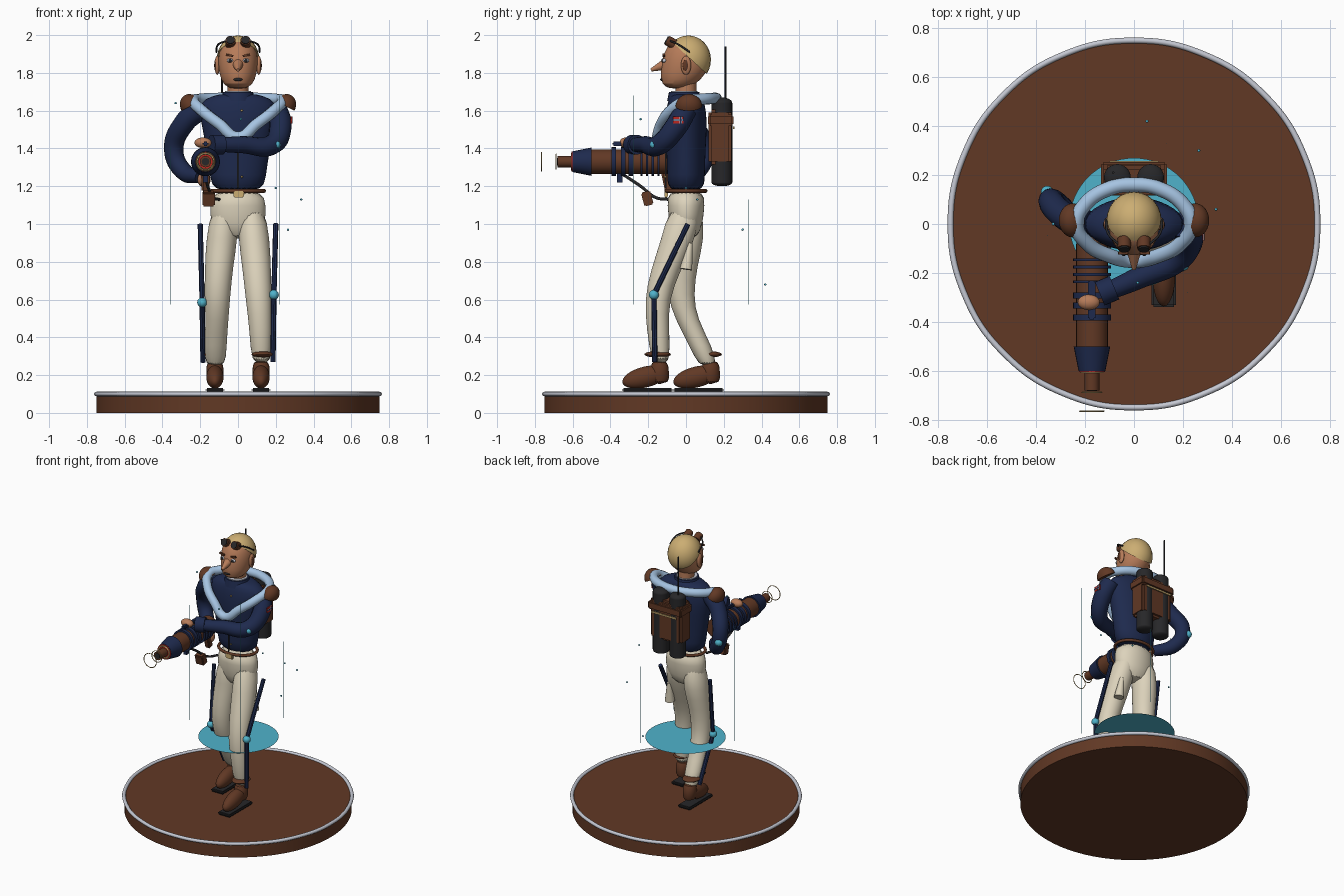
import bpy
import bmesh
import math
from mathutils import Vector, Matrix

default_cube = bpy.data.objects.get("Cube")
if default_cube:
    bpy.data.objects.remove(default_cube, do_unlink=True)


def material(name, red, green, blue):
    mat = bpy.data.materials.new(name)
    mat.use_nodes = True
    colour = (red, green, blue, 1)
    mat.diffuse_color = colour
    mat.node_tree.nodes["Principled BSDF"].inputs["Base Color"].default_value = colour
    return mat


navy = material("navy cloth", .013, .023, .075)
cream = material("cream cloth", .72, .65, .5)
brown = material("brown leather", .12, .04, .018)
skin = material("skin", .47, .2, .1)
gold = material("golden blond", .6, .42, .17)
light_blue = material("light blue cloth", .38, .55, .76)
cyan = material("cyan glow", .08, .45, .6)
charcoal = material("charcoal", .02, .02, .022)
silver = material("pale grey", .56, .58, .65)
red = material("red", .5, .02, .015)


def finish(name, bm, mat, matrix=None):
    """Turn a bmesh into a shaded, coloured object."""
    if matrix:
        bm.transform(matrix)
    bmesh.ops.recalc_face_normals(bm, faces=bm.faces)
    mesh = bpy.data.meshes.new(name)
    bm.to_mesh(mesh)
    bm.free()
    mesh.materials.append(mat)
    obj = bpy.data.objects.new(name, mesh)
    bpy.context.collection.objects.link(obj)
    bpy.ops.object.select_all(action='DESELECT')
    obj.select_set(True)
    bpy.context.view_layer.objects.active = obj
    bpy.ops.object.shade_smooth_by_angle(angle=math.radians(40))
    return obj


def place(centre, size=(1, 1, 1), tilt=0, axis='X'):
    return (Matrix.Translation(centre) @ Matrix.Rotation(math.radians(tilt), 4, axis)
            @ Matrix.Diagonal((*size, 1)))


def ball(name, mat, centre, radii, tilt=0, axis='X', cut=None):
    """Ellipsoid, optionally keeping only the side a plane normal points to."""
    bm = bmesh.new()
    bmesh.ops.create_uvsphere(bm, u_segments=24, v_segments=16, radius=1)
    if cut:
        bmesh.ops.bisect_plane(bm, geom=bm.verts[:] + bm.edges[:] + bm.faces[:],
                               plane_co=cut[0], plane_no=cut[1], clear_inner=True)
        bmesh.ops.holes_fill(bm, edges=bm.edges)
    size = radii if isinstance(radii, tuple) else (radii,) * 3
    return finish(name, bm, mat, place(centre, size, tilt, axis))


def box(name, mat, centre, size, tilt=0, axis='X', bevel=0):
    bm = bmesh.new()
    bmesh.ops.create_cube(bm, size=1, matrix=Matrix.Diagonal((*size, 1)))
    if bevel:
        bmesh.ops.bevel(bm, geom=bm.edges[:], offset=bevel, segments=2, affect='EDGES')
    return finish(name, bm, mat, place(centre, tilt=tilt, axis=axis))


def rod(name, mat, start, end, radius, end_radius=None, sides=24):
    """Cylinder or cone between two points."""
    start, end = Vector(start), Vector(end)
    bm = bmesh.new()
    bmesh.ops.create_cone(bm, cap_ends=True, segments=sides, radius1=radius,
                          radius2=radius if end_radius is None else end_radius,
                          depth=(end - start).length)
    turn = (end - start).to_track_quat('Z', 'Y').to_matrix().to_4x4()
    return finish(name, bm, mat, Matrix.Translation((start + end) / 2) @ turn)


def loft(name, mat, rings):
    """Smooth body through horizontal ellipses (z, x, y, x radius, y radius)."""
    bm, loops, sides = bmesh.new(), [], 20
    for z, x, y, wide, deep in rings:
        angles = [math.tau * i / sides for i in range(sides)]
        loops.append([bm.verts.new((x + wide * math.cos(a), y + deep * math.sin(a), z))
                      for a in angles])
    for low, high in zip(loops, loops[1:]):
        for i in range(sides):
            j = (i + 1) % sides
            bm.faces.new((low[i], low[j], high[j], high[i]))
    bm.faces.new(loops[0])
    bm.faces.new(loops[-1])
    obj = finish(name, bm, mat)
    obj.modifiers.new("smooth", 'SUBSURF').levels = 1
    return obj


def tube(name, mat, points, radius, ends=None, closed=False):
    """Round tube along a smooth path; ends gives the relative thickness."""
    curve = bpy.data.curves.new(name, 'CURVE')
    curve.dimensions = '3D'
    curve.bevel_depth, curve.bevel_resolution = radius, 4
    curve.use_fill_caps = True
    spline = curve.splines.new('BEZIER')
    spline.bezier_points.add(len(points) - 1)
    spline.use_cyclic_u = closed
    for i, (knot, co) in enumerate(zip(spline.bezier_points, points)):
        knot.co, knot.radius = co, ends[i] if ends else 1
        knot.handle_left_type = knot.handle_right_type = 'AUTO'
    curve.materials.append(mat)
    obj = bpy.data.objects.new(name, curve)
    bpy.context.collection.objects.link(obj)
    bpy.ops.object.select_all(action='DESELECT')
    obj.select_set(True)
    bpy.context.view_layer.objects.active = obj
    bpy.ops.object.convert(target='MESH')
    return obj


def hoop(name, mat, centre, radius, thick, axis='Z', tilt=0, squash=1):
    """Torus, standing upright across y when the axis is Y."""
    turn = 90 if axis == 'Y' else tilt
    spin = place(centre, (1, squash, 1), turn)
    points = [spin @ Vector((radius * math.cos(a), radius * math.sin(a), 0))
              for a in (math.tau * i / 16 for i in range(16))]
    return tube(name, mat, points, thick, closed=True)


# Display base and floating energy disc
rod("base", brown, (0, 0, 0), (0, 0, .1), .75, sides=96)
hoop("base_rim", silver, (0, 0, .1), .75, .012)
bm = bmesh.new()
bmesh.ops.create_circle(bm, cap_ends=True, segments=64, radius=.265)
finish("energy_disc", bm, cyan, Matrix.Translation((0, .005, .53)))

# Trousers
loft("hips", cream, [(.92, 0, 0, .08, .06), (1, 0, 0, .15, .09),
                     (1.1, 0, 0, .15, .1), (1.18, 0, 0, .135, .1)])
loft("left_leg", cream, [(.24, .125, -.13, .055, .05), (.45, .12, -.15, .06, .06),
                         (.6, .11, -.155, .07, .065), (.75, .1, -.11, .075, .08),
                         (.92, .085, -.04, .085, .09), (1.1, .07, 0, .07, .09)])
loft("right_leg", cream, [(.24, -.12, .12, .055, .05), (.35, -.12, .08, .06, .06),
                          (.5, -.11, 0, .06, .06), (.62, -.11, -.03, .07, .07),
                          (.78, -.1, -.02, .075, .08), (.92, -.085, .01, .085, .09),
                          (1.1, -.07, 0, .07, .09)])
rod("hip_pouch", cream, (.13, 0, .76), (.12, .02, .9), .033, .015)

# Boots, cuffs and leg braces
braces = {"left": (1, -.14, -.17, -.165, .625), "right": (-1, .13, -.04, .11, .585)}
for side, (sign, ankle, knee, shin, height) in braces.items():
    x = sign * .122
    ball(side + "_boot", brown, (x, ankle - .075, .19), (.046, .125, .055), 14)
    loft(side + "_boot_ankle", brown, [(.15, x, ankle, .045, .055), (.22, x, ankle, .046, .05),
                                       (.28, x, ankle, .045, .045)])
    box(side + "_sole", charcoal, (x, ankle - .065, .122), (.1, .27, .022), bevel=.008)
    ball(side + "_boot_cuff", brown, (x + sign * .008, ankle - .01, .31), (.058, .07, .017))
    joint = (sign * .19, knee, height)
    for part, end in (("thigh", (sign * .2, .01, 1)), ("shin", (sign * .185, shin, .27))):
        rod(side + "_brace_" + part, navy, joint, end, .014, sides=8)
    ball(side + "_knee_joint", cyan, joint, .026)

# Jacket, belt and neck
loft("jacket", navy, [(1.17, 0, 0, .135, .1), (1.25, 0, 0, .15, .1), (1.4, 0, 0, .17, .105),
                      (1.55, 0, 0, .2, .115), (1.64, 0, 0, .215, .1),
                      (1.68, 0, 0, .14, .085), (1.69, 0, 0, .07, .07)])
rod("collar", navy, (0, -.01, 1.65), (0, -.01, 1.7), .09, .08)
rod("collar_lining", silver, (0, -.01, 1.68), (0, -.01, 1.705), .07)
rod("neck", skin, (0, 0, 1.66), (0, 0, 1.76), .055)
hoop("belt", brown, (0, 0, 1.175), .138, .01, squash=.75)
box("belt_buckle", gold, (.005, -.105, 1.16), (.055, .02, .04), bevel=.005)
box("jacket_zip", charcoal, (0, -.108, 1.32), (.008, .008, .26))
for z in (1.25, 1.4, 1.6):
    ball("jacket_button", gold, (.02, -.11, z), .006)

# Light blue mantle around the shoulders
half = [(.1, .145, 1.665), (.2, .08, 1.66), (.235, 0, 1.65), (.19, -.08, 1.6), (.1, -.13, 1.53)]
mantle = [(0, .16, 1.665), *half, (0, -.15, 1.46)] + [(-x, y, z) for x, y, z in reversed(half)]
tube("mantle", light_blue, mantle, .03, closed=True)
for sign in (-1, 1):
    ball("shoulder_pad", brown, (sign * .25, .015, 1.625), (.055, .07, .065),
         sign * 28, 'Y', cut=((0, 0, 0), (0, 0, 1)))

# Arms
tube("left_arm", navy, [(.2, 0, 1.61), (.225, -.05, 1.52), (.18, -.14, 1.42),
                        (.02, -.22, 1.42), (-.13, -.285, 1.42)], .06, (1, 1, .9, .75, .6))
tube("right_arm", navy, [(-.2, 0, 1.61), (-.28, .03, 1.54), (-.34, .095, 1.39),
                         (-.29, .06, 1.28), (-.2, -.04, 1.25)], .06, (1, .95, .85, .8, .6))
rod("left_cuff", navy, (-.08, -.26, 1.42), (-.14, -.285, 1.42), .052)
ball("left_hand", skin, (-.185, -.32, 1.43), (.045, .032, .028))
ball("right_hand", skin, (-.18, -.07, 1.235), (.035, .04, .04))
ball("right_elbow_joint", cyan, (-.355, .13, 1.36), .026)
ball("left_elbow_joint", cyan, (.205, -.17, 1.42), .02)

# Sleeve patch made of thin plates
for name, mat, out, wide, high in (("field", red, 0, .056, .036), ("bar", silver, .002, .056, .012),
                                   ("upright", silver, .002, .012, .036),
                                   ("bar_core", navy, .004, .056, .006),
                                   ("upright_core", navy, .004, .006, .036)):
    shift = -.012 if "upright" in name else 0
    box("patch_" + name, mat, (.282 + out, -.04 - shift, 1.55), (.006, wide, high))

# Head
loft("head", skin, [(1.715, 0, -.04, .04, .05), (1.74, 0, -.04, .08, .09),
                    (1.79, 0, -.015, .1, .122), (1.87, 0, 0, .11, .13),
                    (1.94, 0, .005, .095, .11), (1.975, 0, .01, .06, .07),
                    (1.985, 0, .01, .02, .02)])
ball("hair", gold, (0, .012, 1.87), (.113, .12, .128), cut=((0, -.1, .2), (0, .65, .75)))
rod("nose", skin, (0, -.11, 1.845), (0, -.185, 1.815), .03, .008)
ball("mouth", charcoal, (0, -.125, 1.765), (.024, .012, .009))
for sign in (-1, 1):
    ball("ear", skin, (sign * .11, 0, 1.84), (.014, .027, .05))
    ball("ear_hollow", brown, (sign * .12, -.003, 1.84), (.006, .015, .03))
    ball("eye_white", silver, (sign * .042, -.115, 1.865), (.017, .012, .011))
    ball("eye_pupil", charcoal, (sign * .042, -.125, 1.865), (.009, .006, .01))
    box("eyebrow", brown, (sign * .045, -.118, 1.893), (.04, .012, .011), sign * -12, 'Y')
    rod("goggle_rim", brown, (sign * .04, -.06, 1.95), (sign * .04, -.1, 1.972), .027)
    rod("goggle_lens", charcoal, (sign * .04, -.09, 1.966), (sign * .04, -.106, 1.975), .022)
    tube("goggle_strap", charcoal, [(sign * .06, -.085, 1.97), (sign * .105, -.04, 1.95),
                                    (sign * .115, .02, 1.91)], .005)

# Backpack with tanks and aerial
box("pack", brown, (0, .18, 1.46), (.25, .12, .29), bevel=.015)
box("pack_flap", brown, (0, .185, 1.55), (.27, .135, .06), bevel=.01)
box("pack_trim", gold, (0, .254, 1.51), (.2, .008, .012))
for sign in (-1, 1):
    rod("tank", charcoal, (sign * .068, .19, 1.22), (sign * .068, .19, 1.64), .055)
    ball("tank_cap", charcoal, (sign * .068, .19, 1.64), (.055, .055, .03))
    ball("tank_foot", charcoal, (sign * .068, .19, 1.22), (.055, .055, .02))
rod("aerial", charcoal, (-.085, .21, 1.62), (-.085, .21, 1.94), .005, sides=8)

# Gun, assembled along its barrel from back to muzzle
gx, gz = -.172, 1.33


def barrel(name, mat, back, front, radius, front_radius=None):
    return rod("gun_" + name, mat, (gx, back, gz), (gx, front, gz), radius, front_radius)


barrel("body", brown, -.08, -.52, .065)
barrel("nose", navy, -.5, -.6, .075, .055)
barrel("glow", red, -.595, -.605, .053)
barrel("muzzle", brown, -.6, -.68, .03)
barrel("bore", charcoal, -.68, -.683, .02)
hoop("gun_trim", gold, (gx, -.605, gz), .042, .005, 'Y')
for i in range(4):
    barrel("rear_rib", navy, -.14 - i * .03, -.152 - i * .03, .077)
for back in (-.28, -.32, -.37):
    barrel("front_rib", navy, back, back - .025, .077)
for y, size in ((-.688, .04), (-.765, .05)):
    hoop("gun_focus_ring", gold, (gx, y, gz), size, .0025, 'Y')
box("gun_rail", navy, (gx, -.31, 1.425), (.03, .16, .022), bevel=.006)
box("gun_grip", brown, (gx, -.1, 1.23), (.04, .045, .12), 12, bevel=.008)
box("gun_front_grip", navy, (gx, -.35, 1.25), (.025, .03, .06))
box("gun_battery", brown, (-.155, -.205, 1.135), (.065, .05, .075), 15, bevel=.006)
tube("gun_hose", charcoal, [(gx, -.33, 1.26), (-.16, -.24, 1.2), (-.13, -.16, 1.14),
                            (-.1, -.09, 1.13)], .008)

# Energy streaks and sparks
for x, y, top in ((.22, -.28, 1.68), (-.355, -.047, 1.41), (.134, .33, 1.13)):
    rod("energy_streak", cyan, (x, y, .575), (x, y, top), .0018, sides=6)
for spot in ((.335, .06, 1.13), (.265, .3, .97), (.053, .42, .68), (.2, 0, 1.19),
             (.015, -.24, 1.555), (-.33, 0, 1.64)):
    ball("energy_spark", cyan, spot, .006)
